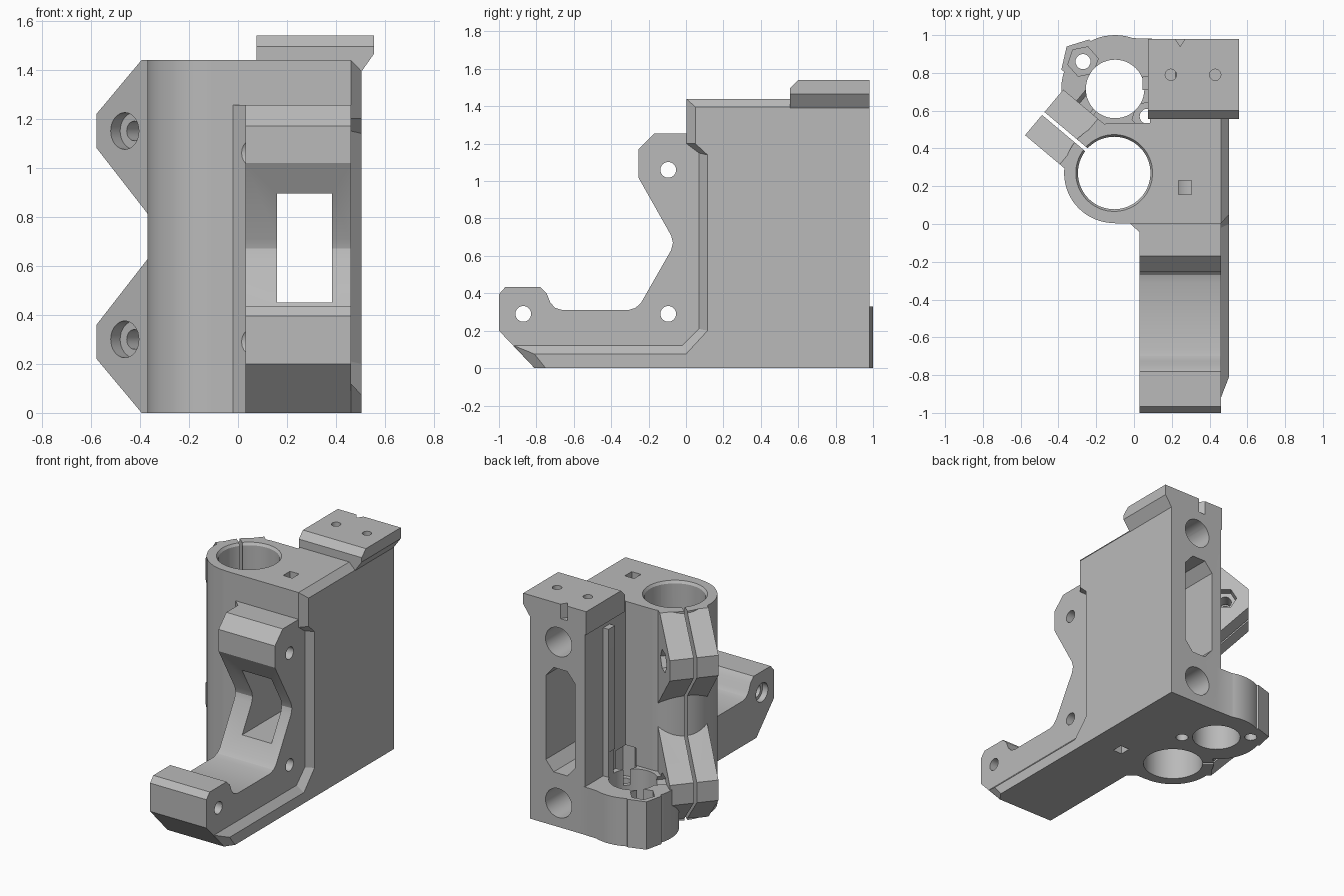
import bpy, bmesh, math
from mathutils import Matrix, Vector

if "Cube" in bpy.data.objects:
    bpy.data.objects.remove(bpy.data.objects["Cube"])

grey = bpy.data.materials.new("plain grey")
grey.use_nodes = True
COLOUR = (0.49, 0.49, 0.49, 1)
grey.diffuse_color = COLOUR
grey.node_tree.nodes["Principled BSDF"].inputs["Base Color"].default_value = COLOUR


def frame(u, v, w, origin=(0, 0, 0)):
    m = Matrix((u, v, w)).transposed().to_4x4()
    m.translation = Vector(origin)
    return m


AX = frame((0, 1, 0), (0, 0, 1), (1, 0, 0))   # profile in y-z, depth along x
AY = frame((1, 0, 0), (0, 0, 1), (0, 1, 0))   # profile in x-z, depth along y
AZ = Matrix.Identity(4)                       # profile in x-y, depth along z
ROD = (-0.105, 0.27)
SCREW = (-0.1, 0.715)
# clamp frame: radial distance, height, distance across the slit
a = math.radians(140)
CL = frame((math.cos(a), math.sin(a), 0), (0, 0, 1), (math.sin(a), -math.cos(a), 0), (*ROD, 0))


def loft(near, far, lo, hi, m):
    bm = bmesh.new()
    p = [bm.verts.new(m @ Vector((u, v, lo))) for u, v in near]
    q = [bm.verts.new(m @ Vector((u, v, hi))) for u, v in far]
    bm.faces.new(p)
    bm.faces.new(q)
    for i in range(len(p)):
        j = (i + 1) % len(p)
        bm.faces.new((p[i], p[j], q[j], q[i]))
    bmesh.ops.recalc_face_normals(bm, faces=bm.faces)
    mesh = bpy.data.meshes.new("part")
    bm.to_mesh(mesh)
    bm.free()
    ob = bpy.data.objects.new("part", mesh)
    ob.data.materials.append(grey)
    bpy.context.collection.objects.link(ob)
    return ob


def prism(pts, lo, hi, m=AZ):
    return loft(pts, pts, lo, hi, m)


def ring(c, r, n=40, turn=0.0):
    return [(c[0] + r * math.cos(turn + math.tau * i / n),
             c[1] + r * math.sin(turn + math.tau * i / n)) for i in range(n)]


def rect(u0, u1, v0, v1):
    return [(u0, v0), (u1, v0), (u1, v1), (u0, v1)]


def combine(target, tool, op):
    mod = target.modifiers.new("combine", 'BOOLEAN')
    mod.operation, mod.solver, mod.object = op, 'EXACT', tool
    bpy.context.view_layer.objects.active = target
    bpy.ops.object.modifier_apply(modifier=mod.name)
    bpy.data.objects.remove(tool)


def add(tool):
    combine(bracket, tool, 'UNION')


def cut(tool):
    combine(bracket, tool, 'DIFFERENCE')


# Main block, rear wall and rod sleeve
bracket = prism([(-0.1, 0.003), (0.46, 0.003), (0.46, 0.98), (0.085, 0.98),
                 (0.085, 0.535), (-0.1, 0.535)], 0, 1.44)
bracket.name = "carriage_bracket"
add(prism(ring(ROD, 0.265, 64), 0, 1.44))

# Clamp ears, lower and upper
ear_low = [(0.1, 0), (0.25, 0), (0.49, 0.22), (0.49, 0.36), (0.226, 0.62), (0.1, 0.75)]
for pts in (ear_low, [(r, 1.44 - z) for r, z in ear_low]):
    add(prism(pts, -0.15, 0.165, CL))

# Channel for the lead screw, with its side rib
cut(prism(ring(SCREW, 0.175, 48), -0.1, 2))
add(prism(rect(0.045, 0.1, 0.71, 0.78), 0.3, 1.35))

# Nut flange at the foot
flange = prism(ring(SCREW, 0.285, 64), 0, 0.33)
combine(flange, prism([(0.12, 0.45), (0.12, 0.98), (-0.04, 0.985), (-0.1, 0.8), (-0.1, 0.45)],
                      0, 0.33), 'UNION')
combine(flange, prism(ring((-0.265, 0.855), 0.125, 6, 0.3), 0, 0.33), 'UNION')
add(flange)
cut(prism(ring(SCREW, 0.155, 48), -0.1, 0.5))
for c in ((-0.27, 0.86), (0.07, 0.57)):
    cut(prism(ring(c, 0.04, 20), -0.1, 0.4))
    cut(prism(ring(c, 0.082, 6, 0.2), 0.22, 0.45))

# Front arm
arm = [(0.2, 0), (-0.81, 0), (-1, 0.2), (-1, 0.395), (-0.965, 0.435), (-0.78, 0.435),
       (-0.745, 0.4), (-0.725, 0.35), (-0.7, 0.322), (-0.66, 0.31), (-0.31, 0.31),
       (-0.27, 0.322), (-0.24, 0.35), (-0.08, 0.63), (-0.07, 0.67), (-0.08, 0.71),
       (-0.255, 1.02), (-0.255, 1.17), (-0.17, 1.255), (0.2, 1.255)]
add(prism(arm, 0.03, 0.46, AX))
add(prism([(-0.02, 0.003), (0.03, -0.045), (0.06, -0.045), (0.06, 0.1), (-0.02, 0.1)], 0, 1.255))

# Side skin with sloped border
outer = [(-0.75, 0), (-0.81, 0.075), (0, 0.075), (0.115, 0.2), (0.115, 1.14),
         (0.05, 1.2), (0.05, 1.395), (0.98, 1.395), (0.98, 0)]
inner = [(-0.81, 0), (-0.92, 0.12), (-0.02, 0.12), (0.07, 0.21), (0.07, 1.15),
         (0.003, 1.2), (0.003, 1.44), (0.98, 1.44), (0.98, 0)]
add(loft(inner, outer, 0.46, 0.503, AX))

# Top pad with screw holes and a notch
pad = prism([(0.075, 1.38), (0.495, 1.38), (0.555, 1.465), (0.555, 1.54), (0.075, 1.54)],
            0.555, 0.98, AY)
combine(pad, prism([(0.5, 1.44), (0.61, 1.55), (0.5, 1.6)], 0, 1, AX), 'DIFFERENCE')
add(pad)
for x in (0.195, 0.43):
    cut(prism(ring((x, 0.79), 0.03, 20), 1.35, 1.6))
cut(prism([(0.205, 1.0), (0.245, 0.94), (0.285, 1.0)], 1.44, 1.6))

# Rod bore with a small lead-in, and the clamp slit
cut(prism(ring(ROD, 0.192, 64), -0.1, 1.6))
cut(loft(ring(ROD, 0.19, 64), ring(ROD, 0.21, 64), 1.42, 1.45, AZ))
cut(prism(rect(0.1, 0.6, -0.1, 1.6), -0.01, 0.01, CL))

# Clamp screws: bore, head recess and nut pocket
for z in (0.3, 1.15):
    cut(prism(ring((0.34, z), 0.04, 24), -0.3, 0.25, CL))
    cut(prism(ring((0.34, z), 0.075, 32), -0.3, -0.09, CL))
    cut(prism(ring((0.34, z), 0.075, 6), 0.11, 0.3, CL))

# Cross holes through the arm
for y, z in ((-0.87, 0.29), (-0.095, 0.29), (-0.095, 1.06)):
    cut(prism(ring((y, z), 0.042, 24), -0.1, 0.6, AX))
    cut(prism(ring((y, z), 0.065, 24), -0.1, 0.07, AX))

# Belt window, rear slot and rear rod sockets
cut(prism(rect(0.16, 0.383, 0.45, 0.895), -0.4, 1.1, AY))
cut(prism([(0.16, 0.44), (0.22, 0.37), (0.323, 0.37), (0.383, 0.44),
           (0.383, 1.02), (0.323, 1.09), (0.22, 1.09), (0.16, 1.02)], 0.3, 1.1, AY))
for z in (0.165, 1.275):
    cut(prism(ring((0.285, z), 0.1, 32), 0.15, 1.1, AY))

# Small square vents, top and bottom
for lo, hi in ((-0.1, 0.15), (1.3, 1.6)):
    cut(prism(rect(0.235, 0.305, 0.155, 0.23), lo, hi))

# Smooth the round walls and keep crisp edges
bpy.ops.object.select_all(action='DESELECT')
bracket.select_set(True)
bpy.context.view_layer.objects.active = bracket
bpy.ops.object.shade_smooth_by_angle(angle=math.radians(25))
